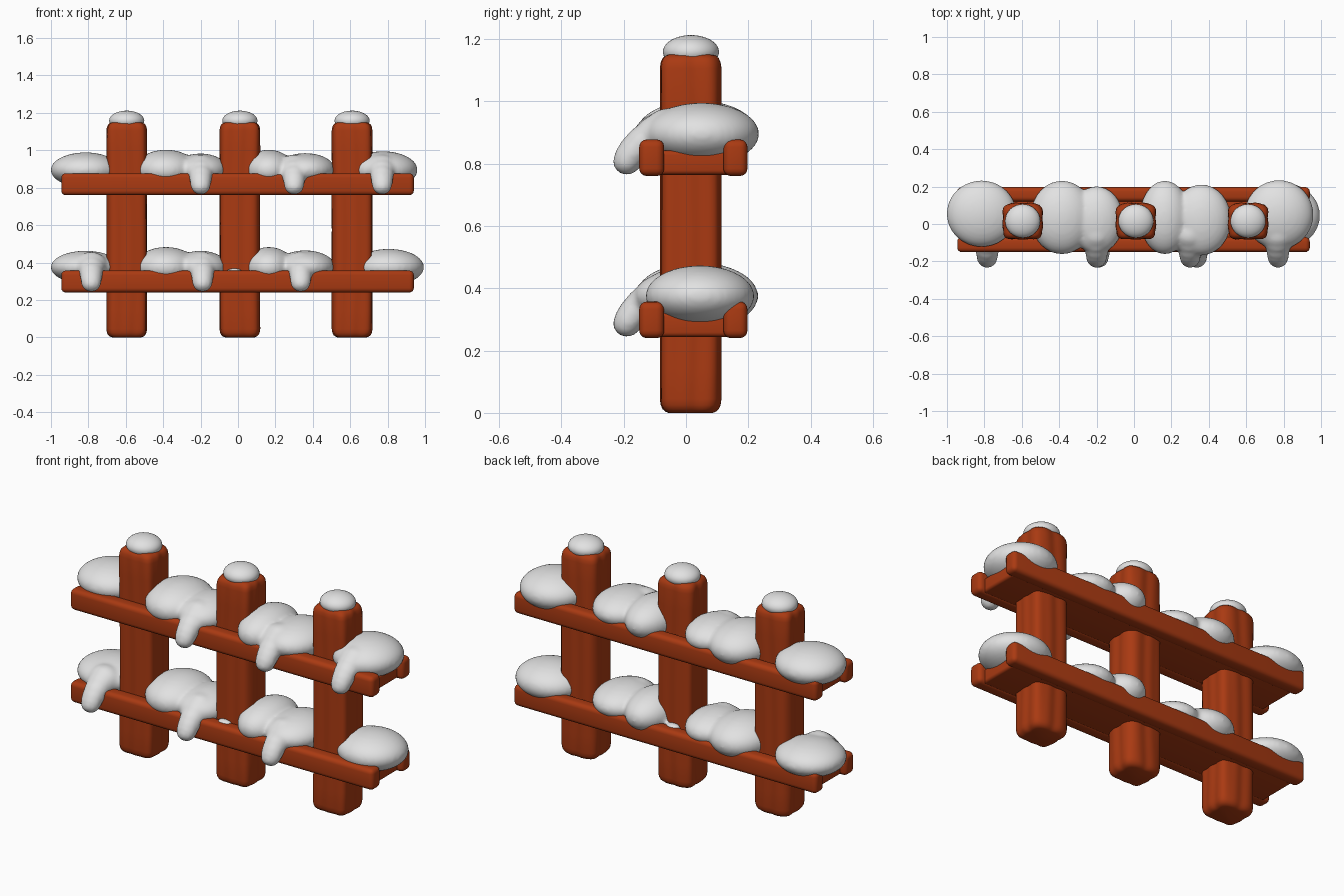
import bpy, bmesh, math
from mathutils import Matrix, Vector

if "Cube" in bpy.data.objects:
    bpy.data.objects.remove(bpy.data.objects["Cube"])


def material(name, rgb):
    m = bpy.data.materials.new(name)
    m.diffuse_color = (*rgb, 1)
    m.use_nodes = True
    m.node_tree.nodes["Principled BSDF"].inputs["Base Color"].default_value = m.diffuse_color
    return m


WOOD = material("reddish brown wood", (0.40, 0.042, 0.006))
SNOW = material("snow white", (0.76, 0.76, 0.76))


def finish(bm, name, mat):
    bmesh.ops.recalc_face_normals(bm, faces=bm.faces)
    for f in bm.faces:
        f.smooth = True
    me = bpy.data.meshes.new(name)
    bm.to_mesh(me)
    bm.free()
    me.materials.append(mat)
    ob = bpy.data.objects.new(name, me)
    bpy.context.collection.objects.link(ob)
    return ob


def ellipsoid(bm, centre, radii, detail=4):
    bmesh.ops.create_icosphere(
        bm, subdivisions=detail, radius=1,
        matrix=Matrix.Translation(centre) @ Matrix.Diagonal((*radii, 1)))


def post(name, x):
    """Rounded square post with shallow grain ridges and softened ends."""
    bm = bmesh.new()
    n, top = 64, 1.15
    ends = [(0.0, 0.72), (0.004, 0.82), (0.012, 0.91), (0.025, 0.97), (0.045, 1.0)]
    levels = ends + [(top * i / 8, 1.0) for i in range(1, 8)]
    levels += [(top - z, s) for z, s in reversed(ends)]
    rings = []
    for z, s in levels:
        ring = []
        for i in range(n):
            a = math.tau * i / n
            c, d = math.cos(a), math.sin(a)
            r = (abs(c) ** 5 + abs(d) ** 5) ** -0.2
            r *= 1 - 0.02 * (1 + math.sin(9 * a + 1.5 * math.sin(3 * z + x * 5)))
            ring.append(bm.verts.new((x + 0.109 * s * r * c, 0.015 + 0.099 * s * r * d, z)))
        rings.append(ring)
    for lo, hi in zip(rings, rings[1:]):
        for i in range(n):
            j = (i + 1) % n
            bm.faces.new((lo[i], lo[j], hi[j], hi[i]))
    bm.faces.new(rings[0])
    bm.faces.new(rings[-1])
    return finish(bm, name, WOOD)


def bar(name, lo, hi, bevel):
    """Box between two corners with rounded edges."""
    bm = bmesh.new()
    lo, hi = Vector(lo), Vector(hi)
    bmesh.ops.create_cube(
        bm, size=1,
        matrix=Matrix.Translation((lo + hi) / 2) @ Matrix.Diagonal((*(hi - lo), 1)))
    bmesh.ops.bevel(bm, geom=bm.edges[:], offset=bevel, segments=4,
                    profile=0.5, affect='EDGES')
    return finish(bm, name, WOOD)


def snow_bank(name, z, heaps, drips, crumbs=()):
    """Heaps and drips fused into one soft snow surface."""
    bm = bmesh.new()
    for x, y, rx, ry, rz in heaps:
        ellipsoid(bm, (x, y, z + 0.135), (rx, ry, rz))
    for x in drips:
        for y, dz, r in ((-0.06, 0.14, 0.078), (-0.10, 0.128, 0.065), (-0.14, 0.105, 0.056),
                         (-0.165, 0.082, 0.052), (-0.182, 0.06, 0.049), (-0.19, 0.047, 0.045)):
            ellipsoid(bm, (x, y, z + dz), (r * 1.15, r, r), 3)
    for x, y, r in crumbs:
        ellipsoid(bm, (x, y, z + 0.11), (r * 1.6, r, r * 0.7), 3)
    ob = finish(bm, name, SNOW)
    rm = ob.modifiers.new("fuse", 'REMESH')
    rm.mode = 'VOXEL'
    rm.voxel_size = 0.011
    rm.use_smooth_shade = True
    sm = ob.modifiers.new("soften", 'SMOOTH')
    sm.factor = 0.5
    sm.iterations = 8


# Posts with snow caps
for side, x in (("left", -0.595), ("middle", 0.01), ("right", 0.61)):
    post(side + "_post", x)
    bm = bmesh.new()
    ellipsoid(bm, (x, 0.016, 1.158), (0.094, 0.09, 0.054))
    finish(bm, side + "_snow_cap", SNOW)

# Rails: two raised edges joined by a lower, shorter web
for level, z in (("upper", 0.76), ("lower", 0.24)):
    bar(level + "_rail_front", (-0.945, -0.15, z), (0.94, -0.07, z + 0.117), 0.024)
    bar(level + "_rail_back", (-0.945, 0.12, z), (0.94, 0.197, z + 0.117), 0.024)
    bar(level + "_rail_web", (-0.91, -0.12, z + 0.004), (0.905, 0.165, z + 0.082), 0.015)

# Snow lying on the rails: x, y, x radius, y radius, height
middle_heaps = [
    (-0.385, 0.035, 0.17, 0.197, 0.108), (-0.20, 0.022, 0.145, 0.18, 0.088),
    (0.165, 0.035, 0.135, 0.197, 0.108), (0.36, 0.022, 0.16, 0.19, 0.09)]
snow_bank("upper_snow", 0.76,
          middle_heaps + [(-0.815, 0.055, 0.187, 0.178, 0.094),
                          (0.775, 0.05, 0.185, 0.185, 0.1)],
          (-0.20, 0.30, 0.77))
snow_bank("lower_snow", 0.24,
          middle_heaps + [(-0.815, 0.055, 0.187, 0.178, 0.088),
                          (0.805, 0.045, 0.19, 0.175, 0.098)],
          (-0.785, -0.19, 0.335),
          [(-0.02, -0.09, 0.03), (-0.01, 0.13, 0.03)])
